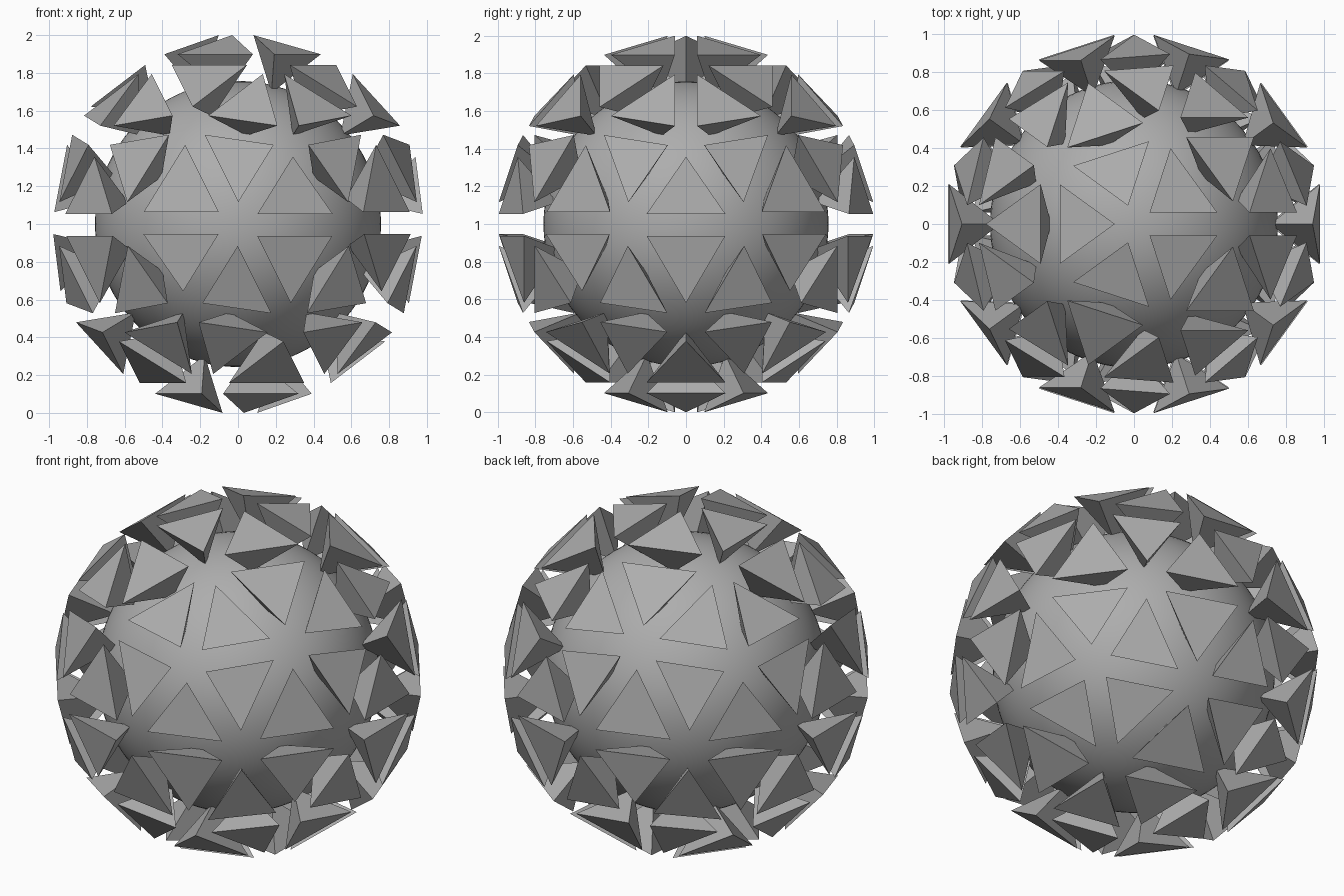
import bpy, bmesh
from mathutils import Vector

if "Cube" in bpy.data.objects:
    bpy.data.objects.remove(bpy.data.objects["Cube"])

CENTRE = Vector((0, 0, 1))
SHELL_R = 1.0355    # radius of the guide icosphere
SHRINK = 0.655      # size of each plate relative to its guide face
DEPTH = 0.25        # how far each spike reaches inward

# Dark grey for every part
grey = bpy.data.materials.new("dark_grey")
grey.diffuse_color = (0.42, 0.42, 0.42, 1)
grey.use_nodes = True
grey.node_tree.nodes["Principled BSDF"].inputs["Base Color"].default_value = grey.diffuse_color

# Smooth inner ball
bpy.ops.mesh.primitive_uv_sphere_add(segments=96, ring_count=48, radius=0.757, location=CENTRE)
ball = bpy.context.object
ball.name = "core_ball"
ball.data.materials.append(grey)
bpy.ops.object.shade_smooth()

# Guide icosphere: its 80 faces place the spikes
guide = bmesh.new()
bmesh.ops.create_icosphere(guide, subdivisions=2, radius=SHELL_R)
guide.normal_update()

# One inward-pointing pyramid per guide face, flat base facing outward
spikes = bmesh.new()
for face in guide.faces:
    mid = face.calc_center_median()
    base = [spikes.verts.new(mid + (v.co - mid) * SHRINK) for v in face.verts]
    tip = spikes.verts.new(mid - mid.normalized() * DEPTH)
    spikes.faces.new(base)
    for i in range(3):
        spikes.faces.new((base[(i + 1) % 3], base[i], tip))
guide.free()
spikes.normal_update()

mesh = bpy.data.meshes.new("triangle_spikes")
spikes.to_mesh(mesh)
spikes.free()
mesh.materials.append(grey)
obj = bpy.data.objects.new("triangle_spikes", mesh)
obj.location = CENTRE
bpy.context.collection.objects.link(obj)
